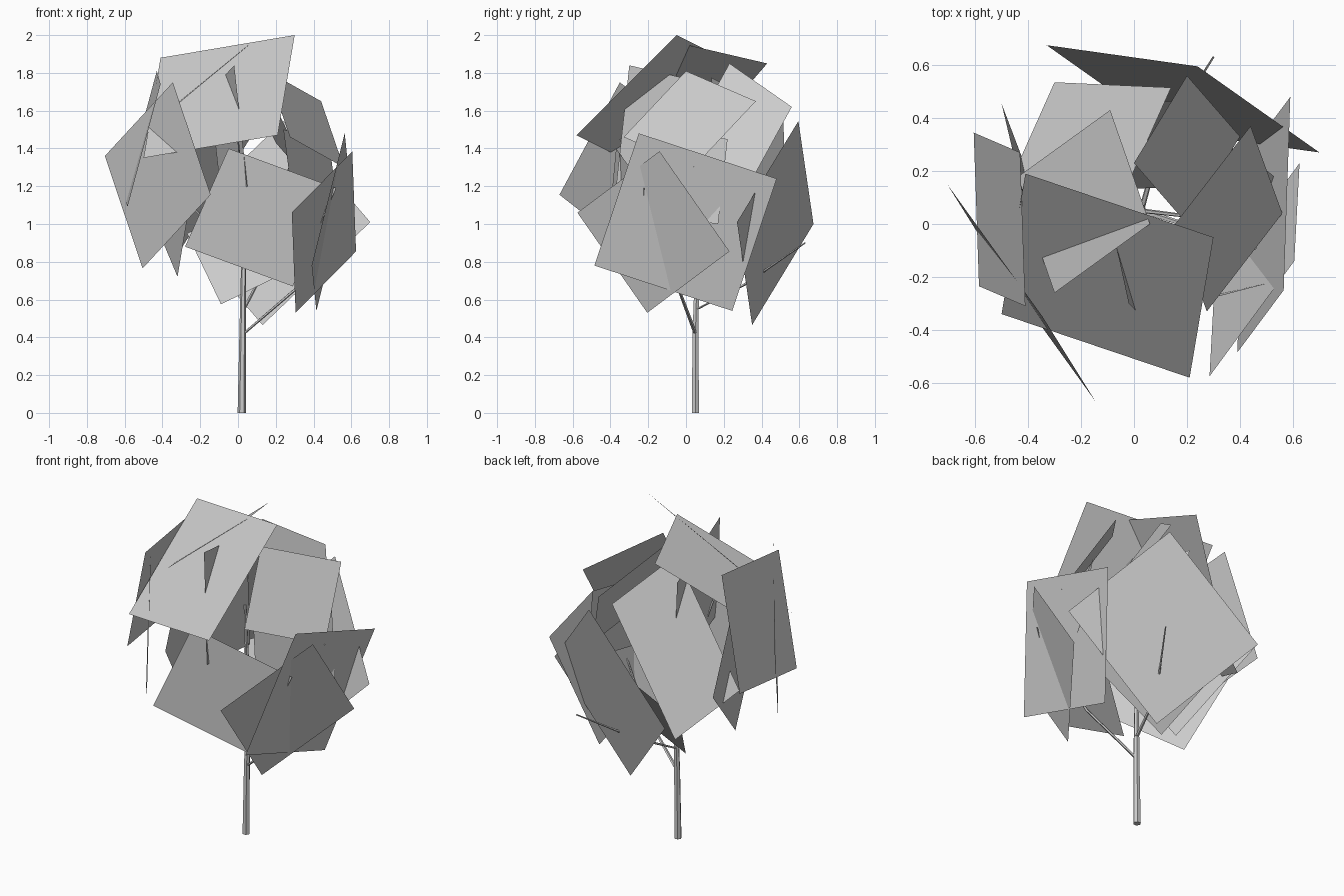
import bpy
from math import cos, sin, tau
from mathutils import Vector

if "Cube" in bpy.data.objects:
    bpy.data.objects.remove(bpy.data.objects["Cube"])


def add_mesh(name, verts, faces):
    mesh = bpy.data.meshes.new(name)
    mesh.from_pydata(verts, [], faces)
    bpy.context.collection.objects.link(bpy.data.objects.new(name, mesh))


def leaf_cards(name, cards):
    """Flat square cards; each one is a corner and its two neighbouring corners."""
    verts, faces = [], []
    for card in cards:
        a, b, d = map(Vector, card)
        i = len(verts)
        verts += [a, b, b + d - a, d]
        faces.append((i, i + 1, i + 2, i + 3))
    add_mesh(name, verts, faces)


def limb(name, points, r0, r1, sides=6):
    """Tapered low-poly limb following a path."""
    pts = [Vector(p) for p in points]
    last = len(pts) - 1
    verts, faces = [], []
    for i, p in enumerate(pts):
        way = pts[min(i + 1, last)] - pts[max(i - 1, 0)]
        rot = Vector((0, 0, 1)).rotation_difference(way)
        if i == 0:
            rot.identity()
        r = r0 + (r1 - r0) * i / last
        for k in range(sides):
            t = tau * k / sides
            verts.append(p + rot @ Vector((r * cos(t), r * sin(t), 0)))
    for i in range(last):
        for k in range(sides):
            a, b = i * sides + k, i * sides + (k + 1) % sides
            faces.append((a, b, b + sides, a + sides))
    faces.append(tuple(reversed(range(sides))))
    faces.append(tuple(range(len(verts) - sides, len(verts))))
    add_mesh(name, verts, faces)


# trunk and branches
limb("trunk", [(.02, .05, 0), (.025, .05, .42), (.03, .06, .8), (.02, .04, 1.4)], .022, .009)
limb("branch_right", [(.03, .05, .42), (.31, -.04, .66), (.48, -.1, .95)], .011, .005, 5)
limb("branch_back", [(.03, .06, .55), (.1, .31, .68), (.3, .63, .9)], .011, .004, 5)
limb("branch_left", [(.03, .05, .8), (-.25, .02, 1.1), (-.45, 0, 1.35)], .010, .004, 5)
limb("branch_front", [(.03, .05, .9), (.02, -.2, 1.2), (0, -.35, 1.45)], .010, .004, 5)
limb("branch_upper", [(.03, .05, 1.0), (.2, .03, 1.2), (.35, 0, 1.4)], .009, .004, 5)

# crown of crossing leaf cards
leaf_cards("leaves_top", [
    ((-.41, .19, 1.88), (.30, -.05, 2.0), (-.50, -.34, 1.35)),
    ((-.09, .43, 1.85), (.06, 0, 1.95), (-.45, .17, 1.55)),
    ((-.02, -.30, 1.84), (.05, -.37, 1.2), (-.15, .30, 1.7)),
    ((.20, .56, 1.62), (0, .23, 1.85), (.40, .33, 1.2)),
])
leaf_cards("leaves_front", [
    ((-.28, -.42, .88), (.29, -.27, .67), (-.05, -.37, 1.40)),
])
leaf_cards("leaves_right", [
    ((.605, -.14, 1.385), (.625, .23, .855), (.285, -.575, 1.06)),
    ((.565, -.25, 1.48), (.59, .48, 1.24), (.39, -.485, .78)),
    ((.44, .37, 1.65), (.155, 0, 1.81), (.56, .04, 1.30)),
    ((.24, -.20, 1.5), (.48, .22, 1.45), (.30, -.25, 1.05)),
])
leaf_cards("leaves_back", [
    ((.13, .35, .465), (.70, .27, 1.01), (-.33, .675, 1.0)),
    ((-.09, .13, .575), (.45, .15, .84), (-.27, .45, .95)),
    ((-.30, .535, .87), (-.47, .155, 1.07), (.14, .515, 1.575)),
])
leaf_cards("leaves_left", [
    ((-.705, .15, 1.36), (-.345, -.35, 1.75), (-.505, -.17, .765)),
    ((-.43, .27, 1.81), (-.605, .345, 1.16), (-.41, -.31, 1.74)),
    ((-.32, -.02, .72), (-.50, .455, 1.15), (-.24, -.36, 1.2)),
])
